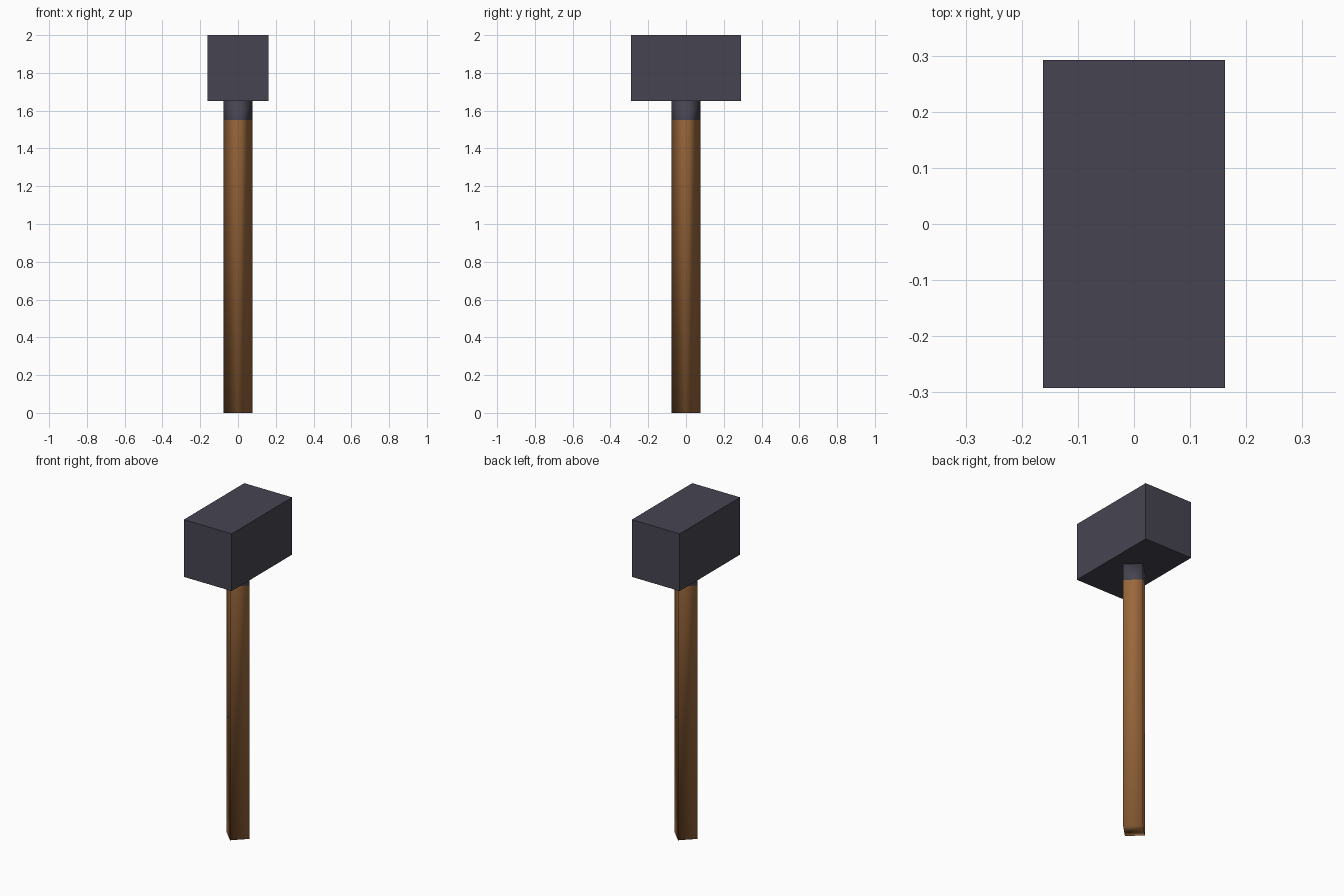
import bpy, bmesh, math

if "Cube" in bpy.data.objects:
    bpy.data.objects.remove(bpy.data.objects["Cube"])


def material(name, rgb):
    m = bpy.data.materials.new(name)
    m.diffuse_color = (*rgb, 1)
    m.use_nodes = True
    m.node_tree.nodes["Principled BSDF"].inputs["Base Color"].default_value = m.diffuse_color
    return m


iron = material("dark iron", (0.062, 0.058, 0.082))
wood = material("brown wood", (0.33, 0.14, 0.045))


def prism(bm, radius, levels):
    """Four-sided diamond shaft with a ring of vertices at each level."""
    rings = [[bm.verts.new((radius * math.cos(i * math.pi / 2),
                            radius * math.sin(i * math.pi / 2), z))
              for i in range(4)] for z in levels]
    for lo, hi in zip(rings, rings[1:]):
        for i in range(4):
            j = (i + 1) % 4
            bm.faces.new((lo[i], lo[j], hi[j], hi[i]))
    bm.faces.new(rings[0][::-1])
    bm.faces.new(rings[-1])


# Handle: smooth-shaded diamond shaft, iron collar above the wood
bm = bmesh.new()
prism(bm, 0.077, (0, 1.55, 1.65))
for f in bm.faces:
    f.smooth = True
    f.material_index = int(f.calc_center_median().z > 1.55)
mesh = bpy.data.meshes.new("handle")
bm.to_mesh(mesh)
bm.free()
mesh.materials.append(wood)
mesh.materials.append(iron)
bpy.context.collection.objects.link(bpy.data.objects.new("handle", mesh))

# Head: flat-faced block
bpy.ops.mesh.primitive_cube_add(size=1, location=(0, 0, 1.825))
head = bpy.context.object
head.name = "hammer_head"
head.scale = (0.324, 0.584, 0.35)
bpy.ops.object.transform_apply(location=False, rotation=False, scale=True)
head.data.materials.append(iron)
